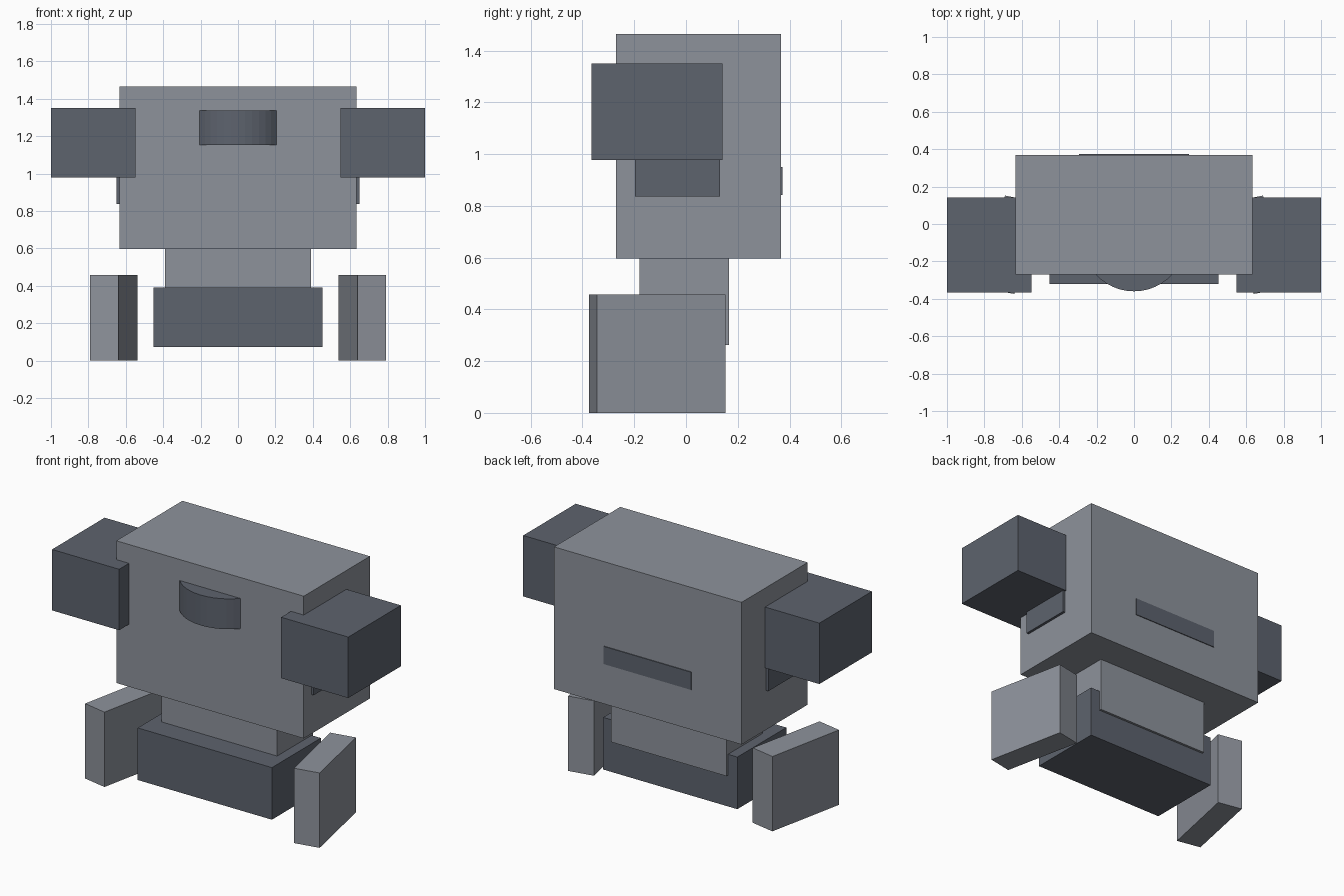
import bpy, bmesh, math

if "Cube" in bpy.data.objects:
    bpy.data.objects.remove(bpy.data.objects["Cube"])


def material(name, color):
    m = bpy.data.materials.new(name)
    m.diffuse_color = (*color, 1)
    m.use_nodes = True
    m.node_tree.nodes["Principled BSDF"].inputs["Base Color"].default_value = m.diffuse_color
    return m


LIGHT = material("light_grey", (0.27, 0.29, 0.33))
DARK = material("dark_grey", (0.11, 0.125, 0.155))


def prism(name, outline, z0, z1, mat):
    """Extrude a counter-clockwise xy outline from z0 up to z1."""
    bm = bmesh.new()
    base = bm.faces.new([bm.verts.new((x, y, z0)) for x, y in outline])
    top = bmesh.ops.extrude_face_region(bm, geom=[base])["geom"]
    verts = [v for v in top if isinstance(v, bmesh.types.BMVert)]
    bmesh.ops.translate(bm, verts=verts, vec=(0, 0, z1 - z0))
    bmesh.ops.recalc_face_normals(bm, faces=bm.faces)
    mesh = bpy.data.meshes.new(name)
    bm.to_mesh(mesh)
    bm.free()
    mesh.materials.append(mat)
    ob = bpy.data.objects.new(name, mesh)
    bpy.context.collection.objects.link(ob)
    return ob


def box(name, x0, x1, y0, y1, z0, z1, mat):
    return prism(name, [(x0, y0), (x1, y0), (x1, y1), (x0, y1)], z0, z1, mat)


# Torso, waist and pelvis
box("torso", -0.633, 0.633, -0.27, 0.368, 0.597, 1.465, LIGHT)
box("waist", -0.39, 0.39, -0.18, 0.166, 0.262, 0.62, LIGHT)
box("pelvis", -0.453, 0.453, -0.32, 0.152, 0.072, 0.39, DARK)

# Thin raised strip on the back
box("back_strip", -0.295, 0.295, 0.35, 0.373, 0.842, 0.95, DARK)

# Curved bulge on the chest: circular arc closed inside the torso
radius, sag, half = 0.278, 0.36, 0.205
span = math.asin(half / radius)
arc = []
for i in range(13):
    a = -span + 2 * span * i / 12
    arc.append((radius * math.sin(a), radius - sag - radius * math.cos(a)))
prism("chest_bulge", arc, 1.152, 1.337, DARK)

# Shoulders, side plates and turned-out feet
for side, s in (("left", -1), ("right", 1)):
    box("shoulder_" + side, s * 0.547, s * 1.0, -0.365, 0.142, 0.978, 1.35, DARK)
    box("side_plate_" + side, s * 0.6, s * 0.649, -0.197, 0.132, 0.837, 1.1, DARK)
    foot = [(0.64, -0.374), (0.792, -0.344), (0.69, 0.152), (0.536, 0.122)]
    prism("foot_" + side, [(s * x, y) for x, y in foot], 0, 0.457, LIGHT)
